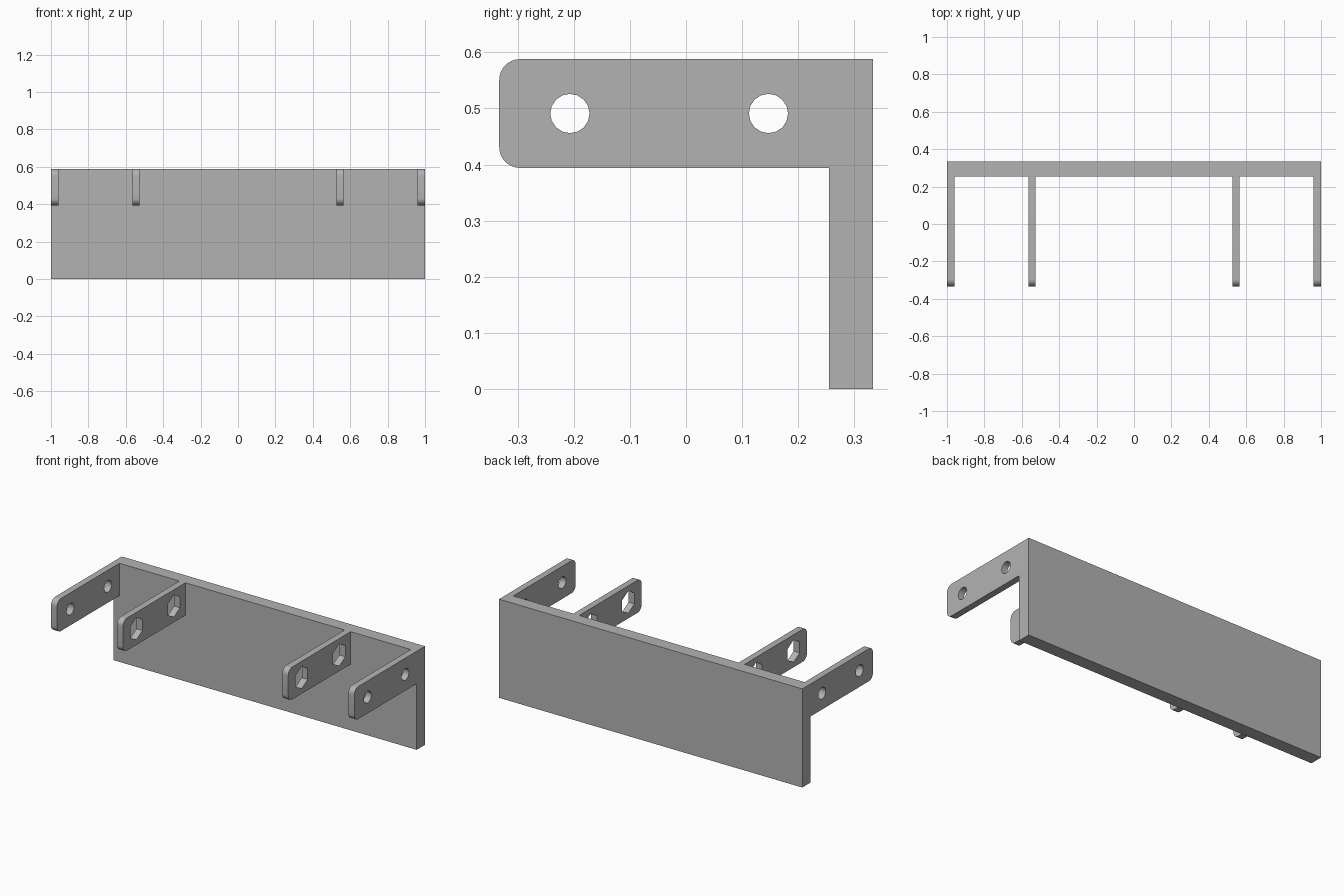
import bpy, bmesh
from math import cos, sin, pi
from mathutils import Matrix

default = bpy.data.objects.get("Cube")
if default:
    bpy.data.objects.remove(default, do_unlink=True)

grey = bpy.data.materials.new("plain grey")
grey.use_nodes = True
colour = (0.45, 0.45, 0.45, 1)
grey.diffuse_color = colour
grey.node_tree.nodes["Principled BSDF"].inputs["Base Color"].default_value = colour

HEIGHT, FRONT, BACK = 0.588, -0.333, 0.333
PLATE_FRONT = 0.255
ARM_BOTTOM, ARM_THICK, CORNER = 0.394, 0.039, 0.037
HOLE_Z = (ARM_BOTTOM + HEIGHT) / 2
HOLE_YS = (-0.207, 0.147)


def finish(name, bm):
    bmesh.ops.recalc_face_normals(bm, faces=bm.faces)
    mesh = bpy.data.meshes.new(name)
    bm.to_mesh(mesh)
    bm.free()
    mesh.materials.append(grey)
    obj = bpy.data.objects.new(name, mesh)
    bpy.context.collection.objects.link(obj)
    return obj


def arc(cy, cz, radius, start, sweep, steps):
    angles = [start + sweep * i / steps for i in range(steps + 1)]
    return [(cy + radius * cos(a), cz + radius * sin(a)) for a in angles]


def arm(name, x, radius, sides):
    """Flat arm centred on x with two holes of the given number of sides."""
    # Outline with rounded front corners
    y, r = FRONT + CORNER, CORNER
    loops = [[(PLATE_FRONT, ARM_BOTTOM), (PLATE_FRONT, HEIGHT)]
             + arc(y, HEIGHT - r, r, pi / 2, pi / 2, 8)
             + arc(y, ARM_BOTTOM + r, r, pi, pi / 2, 8)]
    # Holes
    for hole_y in HOLE_YS:
        loops.append(arc(hole_y, HOLE_Z, radius, pi / 2, 2 * pi, sides)[:-1])

    curve = bpy.data.curves.new(name + " profile", "CURVE")
    curve.dimensions, curve.fill_mode = "2D", "BOTH"
    curve.extrude = ARM_THICK / 2
    for loop in loops:
        spline = curve.splines.new("POLY")
        spline.points.add(len(loop) - 1)
        for point, (py, pz) in zip(spline.points, loop):
            point.co = (py, pz, 0, 1)
        spline.use_cyclic_u = True
    profile = bpy.data.objects.new(name + " profile", curve)
    bm = bmesh.new()
    bm.from_mesh(profile.to_mesh())
    profile.to_mesh_clear()
    bpy.data.objects.remove(profile)
    bpy.data.curves.remove(curve)

    # Stand the profile up in the side plane
    bmesh.ops.remove_doubles(bm, verts=bm.verts, dist=0.0001)
    upright = Matrix(((0, 0, 1, x), (1, 0, 0, 0), (0, 1, 0, 0), (0, 0, 0, 1)))
    bmesh.ops.transform(bm, matrix=upright, verts=bm.verts)
    return finish(name, bm)


# Back plate
bm = bmesh.new()
bmesh.ops.create_cube(bm, size=1)
bmesh.ops.scale(bm, vec=(2, BACK - PLATE_FRONT, HEIGHT), verts=bm.verts)
bmesh.ops.translate(bm, vec=(0, (BACK + PLATE_FRONT) / 2, HEIGHT / 2), verts=bm.verts)
finish("back_plate", bm)

# Outer arms with round holes, inner arms with hexagonal holes
arms = []
for side, sign in (("left", 1), ("right", -1)):
    arms.append(arm(side + "_outer_arm", sign * (1 - ARM_THICK / 2), 0.035, 16))
    arms.append(arm(side + "_inner_arm", sign * 0.545, 0.066, 6))

# Smooth the rounded corners and round holes only
bpy.ops.object.select_all(action="DESELECT")
for obj in arms:
    obj.select_set(True)
bpy.context.view_layer.objects.active = arms[0]
bpy.ops.object.shade_smooth_by_angle(angle=pi / 6)
